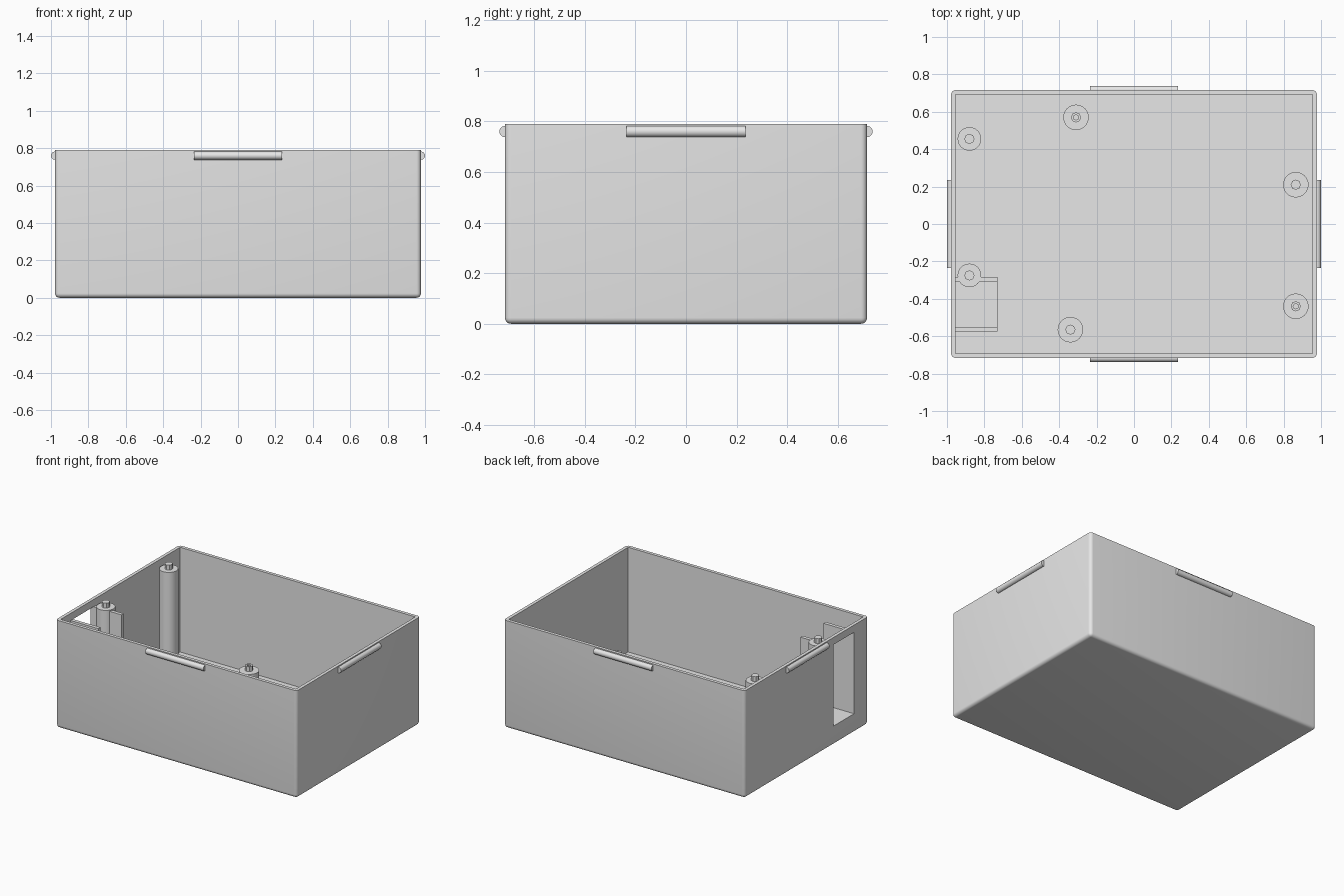
import bpy, bmesh, math
from mathutils import Matrix, Vector

if "Cube" in bpy.data.objects:
    bpy.data.objects.remove(bpy.data.objects["Cube"], do_unlink=True)

# Single plain plastic colour
grey = bpy.data.materials.new("grey_plastic")
grey.use_nodes = True
grey.diffuse_color = (0.8, 0.8, 0.8, 1)
grey.node_tree.nodes["Principled BSDF"].inputs["Base Color"].default_value = (0.8, 0.8, 0.8, 1)

HX, HY, H = 0.978, 0.716, 0.79       # outer half sizes and height
WALL, FLOOR = 0.024, 0.022
ROUND = 0.024


def finish(name, bm, smooth=True):
    bmesh.ops.recalc_face_normals(bm, faces=bm.faces)
    mesh = bpy.data.meshes.new(name)
    bm.to_mesh(mesh)
    bm.free()
    mesh.materials.append(grey)
    obj = bpy.data.objects.new(name, mesh)
    bpy.context.collection.objects.link(obj)
    if smooth:
        bpy.ops.object.select_all(action='DESELECT')
        obj.select_set(True)
        bpy.context.view_layer.objects.active = obj
        bpy.ops.object.shade_smooth_by_angle(angle=math.radians(35))
    return obj


def box_mesh(lo, hi):
    lo, hi = Vector(lo), Vector(hi)
    bm = bmesh.new()
    bmesh.ops.create_cube(bm, size=1)
    bmesh.ops.scale(bm, vec=hi - lo, verts=bm.verts)
    bmesh.ops.translate(bm, vec=(lo + hi) / 2, verts=bm.verts)
    return bm


def lathe(name, profile, x, y, sides):
    bm = bmesh.new()
    verts = [bm.verts.new((r, 0, z)) for r, z in profile]
    edges = [bm.edges.new(pair) for pair in zip(verts, verts[1:])]
    bmesh.ops.spin(bm, geom=verts + edges, cent=(0, 0, 0), axis=(0, 0, 1),
                   angle=math.tau, steps=sides)
    bmesh.ops.remove_doubles(bm, verts=bm.verts, dist=0.0005)
    bmesh.ops.translate(bm, vec=(x, y, 0), verts=bm.verts)
    return finish(name, bm, sides > 10)


def cut(obj, lo, hi):
    cutter = finish("cutter", box_mesh(lo, hi), False)
    cutter.hide_render = True
    mod = obj.modifiers.new("cut", 'BOOLEAN')
    mod.operation, mod.solver, mod.object = 'DIFFERENCE', 'EXACT', cutter
    bpy.context.view_layer.objects.active = obj
    bpy.ops.object.modifier_apply(modifier=mod.name)
    bpy.data.objects.remove(cutter, do_unlink=True)


# Open tray: rounded outside, sharp cavity, cable window in the right wall
bm = box_mesh((-HX, -HY, 0), (HX, HY, H))
rounded = [e for e in bm.edges if min(v.co.z for v in e.verts) < 0.01]
bmesh.ops.bevel(bm, geom=rounded, offset=ROUND, segments=5, profile=0.5, affect='EDGES')
tray = finish("tray", bm)
IX, IY = HX - WALL, HY - WALL
BACK, FRONT, SILL, TOP = -0.31, -0.55, 0.14, 0.737
cut(tray, (-IX, -IY, FLOOR), (IX, IY, H + 0.1))
cut(tray, (-HX - 0.1, FRONT, SILL), (-IX + 0.02, BACK, TOP))
tray.select_set(True)
bpy.context.view_layer.objects.active = tray
bpy.ops.object.shade_smooth_by_angle(angle=math.radians(35))

# Bay behind the window: two guide plates and a raised base
SUNK = FLOOR - 0.01
IN = -0.73
finish("bay_back_plate", box_mesh((-IX - 0.005, BACK, SUNK), (IN, BACK + 0.026, TOP)), False)
finish("bay_front_plate", box_mesh((-IX - 0.005, FRONT - 0.026, SUNK), (IN, FRONT, TOP)), False)
finish("bay_base", box_mesh((-IX - 0.005, FRONT, SUNK), (IN, BACK, SILL)), False)

# Snap ridges, one on each wall
RIDGE, HALF = 0.022, 0.235
for name, turn, px, py in (("front", 0, 0, -HY), ("back", 0, 0, HY),
                           ("left", 90, HX, 0), ("right", 90, -HX, 0)):
    bm = bmesh.new()
    bmesh.ops.create_cone(bm, cap_ends=True, segments=24, radius1=RIDGE, radius2=RIDGE, depth=2 * HALF)
    spin = Matrix.Rotation(math.radians(turn), 4, 'Z') @ Matrix.Rotation(math.pi / 2, 4, 'Y')
    bmesh.ops.transform(bm, matrix=Matrix.Translation((px, py, 0.76)) @ spin, verts=bm.verts)
    # Trim whatever would poke through into the cavity
    out = Vector((px, py, 0)).normalized()
    bmesh.ops.bisect_plane(bm, geom=bm.verts[:] + bm.edges[:] + bm.faces[:],
                           plane_co=Vector((px, py, 0)) - out * 0.01,
                           plane_no=out, clear_inner=True)
    finish("snap_ridge_" + name, bm)

# Mounting posts with locating pins: name, x, y, radius, top, hollow pin
posts = (("tall_post_back", -0.88, 0.455, 0.063, 0.745, False),
         ("tall_post_front", -0.88, -0.275, 0.063, 0.745, False),
         ("short_post_back", -0.31, 0.57, 0.068, 0.108, True),
         ("short_post_front", -0.34, -0.565, 0.068, 0.108, False),
         ("short_post_left_back", 0.865, 0.21, 0.068, 0.108, False),
         ("short_post_left_front", 0.865, -0.44, 0.068, 0.108, True))
PIN, HOLE = 0.027, 0.014
for name, x, y, r, top, hollow in posts:
    tip = top + 0.036
    lathe(name, [(0, SUNK), (r, SUNK), (r, top), (0, top)], x, y, 32)
    end = [(HOLE, tip), (HOLE, top + 0.001), (0, top + 0.001)] if hollow else [(0, tip)]
    lathe(name + "_pin", [(PIN, top - 0.005), (PIN, tip)] + end, x, y, 8)
